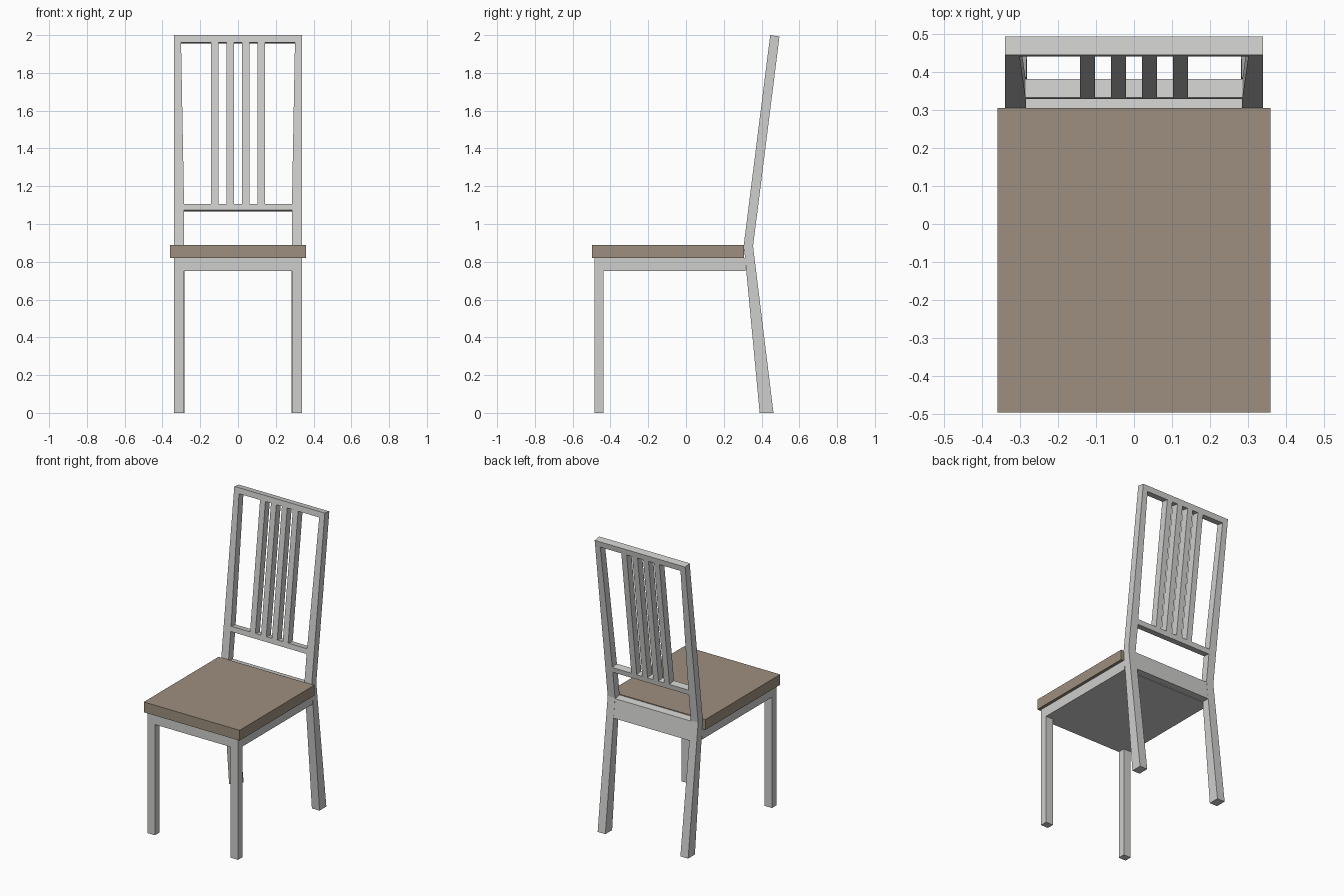
import bpy, bmesh

if "Cube" in bpy.data.objects:
    bpy.data.objects.remove(bpy.data.objects["Cube"])

def material(name, rgb):
    m = bpy.data.materials.new(name)
    m.diffuse_color = (*rgb, 1)
    m.use_nodes = True
    m.node_tree.nodes["Principled BSDF"].inputs["Base Color"].default_value = m.diffuse_color
    return m

GREY = material("grey paint", (0.62, 0.62, 0.61))
TAN = material("tan seat", (0.335, 0.275, 0.21))

def loft(name, rings, mat):
    """Closed solid through a list of four-cornered rings."""
    bm = bmesh.new()
    vs = [[bm.verts.new(p) for p in r] for r in rings]
    for a, b in zip(vs, vs[1:]):
        for i in range(4):
            j = (i + 1) % 4
            bm.faces.new((a[i], a[j], b[j], b[i]))
    bm.faces.new(vs[0])
    bm.faces.new(vs[-1])
    bmesh.ops.recalc_face_normals(bm, faces=bm.faces)
    me = bpy.data.meshes.new(name)
    bm.to_mesh(me)
    bm.free()
    me.materials.append(mat)
    ob = bpy.data.objects.new(name, me)
    bpy.context.collection.objects.link(ob)
    return ob

def box(name, x0, x1, y0, y1, z0, z1, mat):
    return loft(name, [[(x0, y0, z), (x1, y0, z), (x1, y1, z), (x0, y1, z)]
                       for z in (z0, z1)], mat)

# Lean of the backrest: front and back edge in side view, at height z
KNEE = 0.89
def edge(z):
    lean = 0.126 * (z - KNEE)
    return (0.306 + lean, z), (0.355 + lean, z - 0.007)

def inner(z):
    return 0.285 + max(0, z - 1.07) * 0.0185

def back_ring(x0, x1, z):
    (yf, zf), (yb, zb) = edge(z)
    return [(x0, yf, zf), (x1, yf, zf), (x1, yb, zb), (x0, yb, zb)]

# Seat and the solid frame below it
box("seat", -0.36, 0.36, -0.497, 0.306, 0.82, 0.89, TAN)
box("seat_frame", -0.34, 0.34, -0.485, 0.315, 0.752, 0.82, GREY)

# Legs and back posts
for side, s in (("left", -1), ("right", 1)):
    box("front_leg_" + side, *sorted((s * 0.285, s * 0.34)), -0.485, -0.437, 0, 0.752, GREY)
    rings = [[(s * 0.282, 0.39, 0), (s * 0.34, 0.39, 0),
              (s * 0.34, 0.463, 0), (s * 0.282, 0.463, 0)]]
    rings += [back_ring(s * inner(z), s * 0.34, z) for z in (KNEE, 1.07, 2.0)]
    loft("back_post_" + side, rings, GREY)

# Rail behind the seat, following the bend of the posts
loft("back_apron", [
    [(-0.285, 0.321, 0.752), (0.285, 0.321, 0.752), (0.285, 0.371, 0.752), (-0.285, 0.371, 0.752)],
    back_ring(-0.285, 0.285, 0.885)], GREY)

# Rails of the backrest
for name, z0, z1 in (("lower_rail", 1.073, 1.107), ("top_rail", 1.962, 2.0)):
    loft(name, [back_ring(-inner(z), inner(z), z) for z in (z0, z1)], GREY)

# Upright slats
for i, x in enumerate((-0.123, -0.041, 0.041, 0.123)):
    loft(f"slat_{i + 1}", [back_ring(x - 0.02, x + 0.02, z) for z in (1.107, 1.962)], GREY)
